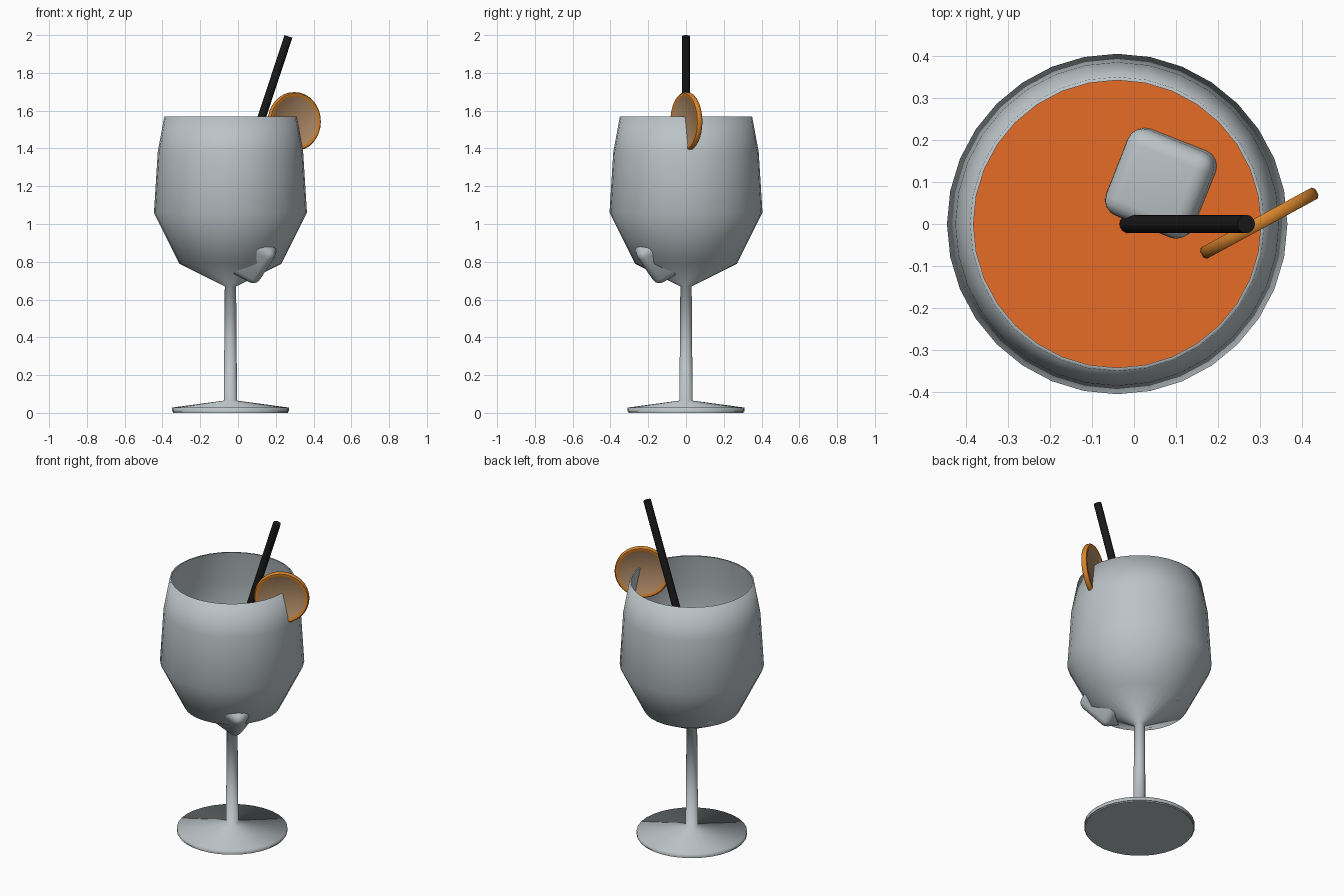
import bpy, bmesh, math
from mathutils import Vector, Euler

if "Cube" in bpy.data.objects:
    bpy.data.objects.remove(bpy.data.objects["Cube"])

CX = -0.04  # glass axis


def material(name, rgb):
    m = bpy.data.materials.new(name)
    m.diffuse_color = (*rgb, 1)
    m.use_nodes = True
    m.node_tree.nodes["Principled BSDF"].inputs["Base Color"].default_value = m.diffuse_color
    return m


GLASS = material("pale glass", (0.50, 0.55, 0.57))
ICE = material("ice", (0.50, 0.55, 0.57))
DRINK = material("orange drink", (0.78, 0.15, 0.02))
RIND = material("orange rind", (0.68, 0.23, 0.025))
FLESH = material("slice flesh", (0.46, 0.27, 0.14))
BLACK = material("black straw", (0.01, 0.01, 0.01))


def finish(name, bm, mats, angle=None):
    bmesh.ops.recalc_face_normals(bm, faces=bm.faces)
    me = bpy.data.meshes.new(name)
    bm.to_mesh(me)
    bm.free()
    ob = bpy.data.objects.new(name, me)
    bpy.context.collection.objects.link(ob)
    for m in mats:
        me.materials.append(m)
    if angle:
        bpy.ops.object.select_all(action='DESELECT')
        ob.select_set(True)
        bpy.context.view_layer.objects.active = ob
        bpy.ops.object.shade_smooth_by_angle(angle=math.radians(angle))
    return ob


def lathe(name, profile, mats, angle, steps=32):
    """Spin (radius, z) points, running from axis to axis, around z."""
    bm = bmesh.new()
    vs = [bm.verts.new((r, 0, z)) for r, z in profile]
    es = [bm.edges.new(p) for p in zip(vs, vs[1:])]
    bmesh.ops.spin(bm, geom=vs + es, cent=(0, 0, 0), axis=(0, 0, 1),
                   angle=math.tau, steps=steps)
    bmesh.ops.remove_doubles(bm, verts=bm.verts, dist=1e-4)
    ob = finish(name, bm, mats, angle)
    ob.location.x = CX
    return ob


# Glass: foot, stem, and thin-walled bowl in one turned profile
lathe("wine_glass", [
    (0, 0.007), (0.31, 0.007), (0.31, 0.028), (0.035, 0.065), (0.03, 0.67),
    (0.27, 0.79), (0.405, 1.06), (0.385, 1.38), (0.35, 1.57),
    (0.342, 1.57), (0.376, 1.38), (0.396, 1.06), (0.262, 0.797), (0, 0.685)],
    [GLASS], 85)
lathe("foot_base", [(0, 0), (0.305, 0), (0.305, 0.008), (0, 0.008)], [GLASS], 40)

# Drink filling the bowl
lathe("drink", [(0, 0.69), (0.255, 0.80), (0.39, 1.06), (0.384, 1.15), (0, 1.15)],
      [DRINK], 40)


# Ice cubes with rounded edges
def ice(name, loc, rot, size):
    bm = bmesh.new()
    bmesh.ops.create_cube(bm, size=size)
    bmesh.ops.bevel(bm, geom=bm.edges[:], offset=size * 0.18, segments=4,
                    profile=0.5, affect='EDGES')
    ob = finish(name, bm, [ICE], 40)
    ob.location = loc
    ob.rotation_euler = Euler([math.radians(a) for a in rot])


ice("ice_top", (0.07, 0.1, 1.11), (6, -6, -22), 0.22)
ice("ice_low_front", (0.06, -0.125, 0.86), (35, 28, 10), 0.24)
ice("ice_low_back", (-0.14, 0.11, 0.88), (8, 10, 30), 0.22)

# Drinking straw, leaning to the right
top, slope = Vector((0.267, 0, 1.993)), Vector((0.33, 0, 1)).normalized()
length = 1.2
bm = bmesh.new()
bmesh.ops.create_cone(bm, cap_ends=True, segments=16, radius1=0.022,
                      radius2=0.022, depth=length)
straw = finish("straw", bm, [BLACK], 40)
straw.location = top - slope * length / 2
straw.rotation_euler = slope.to_track_quat('Z', 'Y').to_euler()

# Fruit slice standing on the rim: rounded rind with flesh on both faces
T = 0.015
slice_ob = lathe("fruit_slice", [
    (0, -T + 0.003), (0.132, -T + 0.003), (0.136, -T), (0.15, -T), (0.156, -T * 0.5),
    (0.156, T * 0.5), (0.15, T), (0.136, T), (0.132, T - 0.003), (0, T - 0.003)],
    [RIND, FLESH], 50)
for p in slice_ob.data.polygons:
    if p.center.xy.length < 0.125 and abs(p.normal.z) > 0.9:
        p.material_index = 1
slice_ob.location = (0.298, 0.002, 1.542)
slice_ob.rotation_euler = (math.radians(90), 0, math.radians(28.5))
